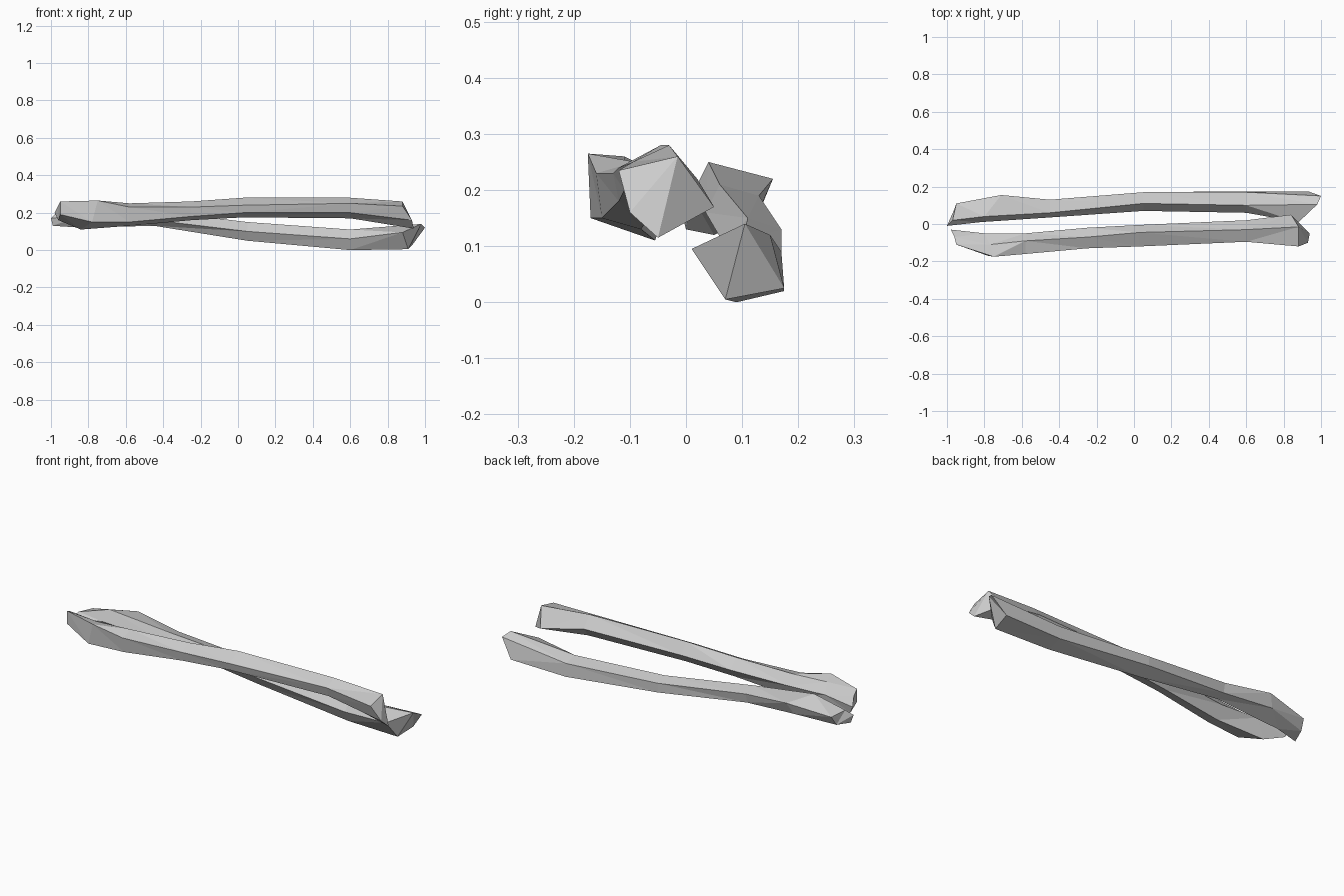
import bpy
import bmesh
from mathutils import Vector

# Remove the default cube only
default_cube = bpy.data.objects.get("Cube")
if default_cube is not None:
    bpy.data.objects.remove(default_cube, do_unlink=True)

# One plain grey for the whole model
grey = bpy.data.materials.new("plain_grey")
grey.use_nodes = True
grey_colour = (0.6, 0.6, 0.6, 1)
grey.diffuse_color = grey_colour
shader_node = grey.node_tree.nodes["Principled BSDF"]
shader_node.inputs["Base Color"].default_value = grey_colour

HUNDREDTH = 0.01


def section(x, *outline):
    """Five-sided section; x is one station or one station per corner."""
    stations = x if isinstance(x, tuple) else (x,) * len(outline)
    return [Vector((station, y, z)) * HUNDREDTH
            for station, (y, z) in zip(stations, outline)]


def close_end(mesh, ring, reverse):
    """Cover an open end with a triangulated, faceted cap."""
    corners = list(reversed(ring)) if reverse else ring
    cap = mesh.faces.new(corners)
    bmesh.ops.triangulate(mesh, faces=[cap])


def loft_bone(name, sections):
    """Join successive sections with flat facets."""
    mesh = bmesh.new()
    rings = [[mesh.verts.new(point) for point in outline]
             for outline in sections]
    for ring, following in zip(rings, rings[1:]):
        for index, corner in enumerate(ring):
            neighbour = (index + 1) % len(ring)
            mesh.faces.new((corner, ring[neighbour],
                            following[neighbour], following[index]))
    close_end(mesh, rings[0], True)
    close_end(mesh, rings[-1], False)
    bmesh.ops.triangulate(mesh, faces=mesh.faces[:])
    bmesh.ops.recalc_face_normals(mesh, faces=mesh.faces[:])

    data = bpy.data.meshes.new(name)
    mesh.to_mesh(data)
    mesh.free()
    data.materials.append(grey)
    bone = bpy.data.objects.new(name, data)
    bpy.context.collection.objects.link(bone)
    return bone


# Corners run front, top, upper back, lower back, bottom
lower_back_bone = [
    section((-100, -97, -95, -96, -99),
            (-1, 17), (2, 20), (11, 19), (8, 14), (0, 13)),
    section((-82, -80, -71, -74, -84),
            (1, 19), (4, 25), (15.5, 22), (13, 16), (5, 12)),
    section(-45, (3.5, 16), (6, 21), (13, 19), (12, 14), (7, 13)),
    section(5, (7, 10), (11, 15), (17, 13), (17, 8), (10, 5)),
    section(60, (6, 6), (10, 11), (17, 9), (17.5, 2), (9, 0)),
    section((88, 98, 100, 93, 91),
            (1, 9.5), (10.5, 14), (15, 12), (17.5, 2.5), (7, 0.5)),
]

# Corners run upper front, top, back, bottom, lower front
upper_front_bone = [
    section((-95, -96, -98, -96, -95),
            (-11, 26), (-7, 24), (-3, 20), (-4, 16), (-11, 19)),
    section((-75, -77, -80, -84, -78),
            (-17.5, 26.5), (-11, 25), (-5, 21), (-5.5, 11), (-17, 15)),
    section(-58, (-16, 23), (-9, 25), (-5, 20), (-8, 13), (-15, 15)),
    section(-25, (-13, 23), (-7, 26), (-2, 21), (-6, 16), (-12, 18)),
    section(3, (-12, 24), (-4.5, 28), (-0.5, 22), (-4, 17.5), (-11, 20)),
    section(60, (-9.5, 25), (-3, 28), (2, 22), (-2, 17), (-8, 20)),
    section((88, 88, 84, 94, 93),
            (-12, 23.5), (-1.5, 26), (5, 17), (-5, 11.5), (-10, 16)),
]

# Two long faceted bones lying side by side and crossing in height
loft_bone("lower_back_bone", lower_back_bone)
loft_bone("upper_front_bone", upper_front_bone)
